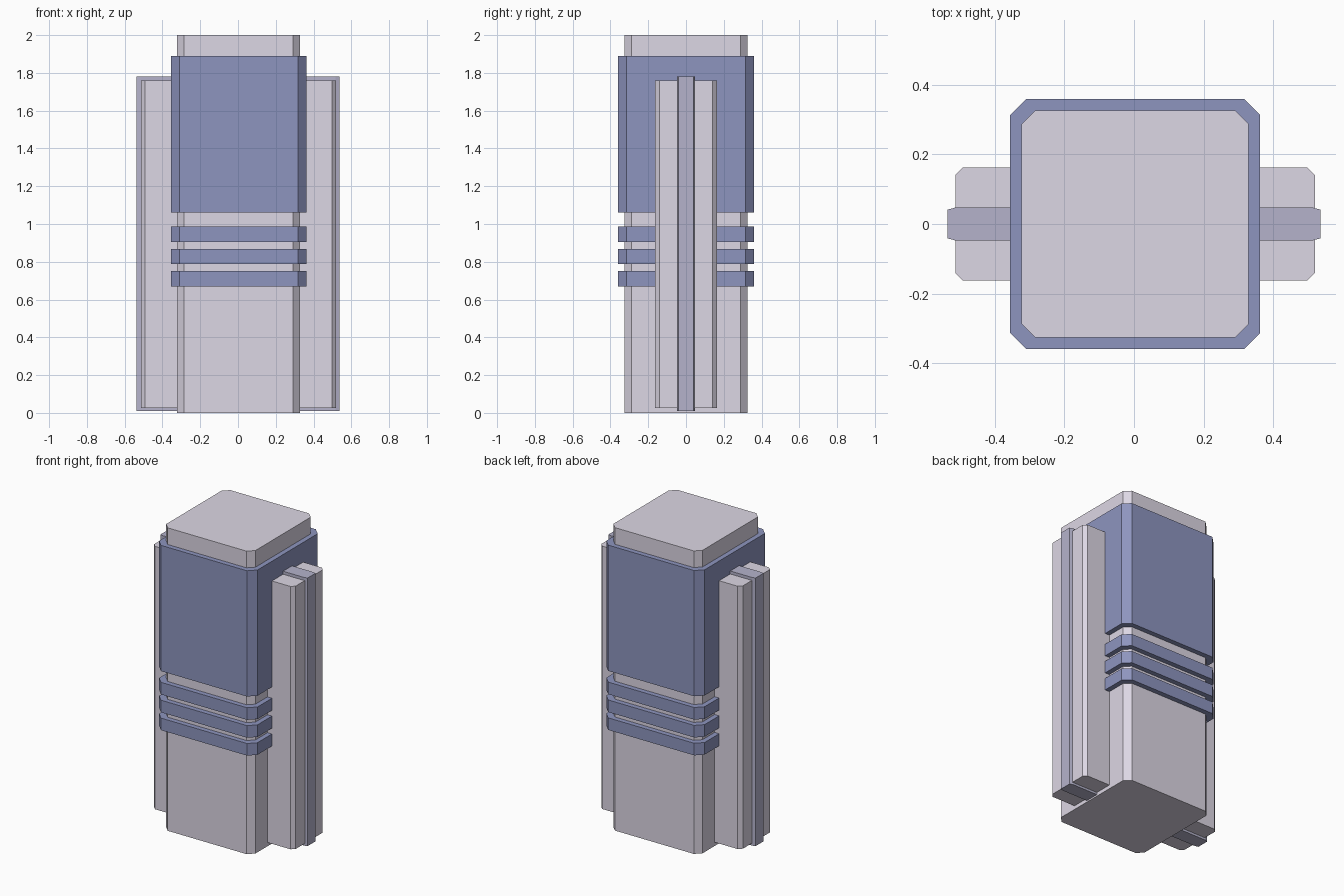
import bpy, bmesh

if "Cube" in bpy.data.objects:
    bpy.data.objects.remove(bpy.data.objects["Cube"])


def material(name, rgb):
    m = bpy.data.materials.new(name)
    m.diffuse_color = (*rgb, 1)
    m.use_nodes = True
    m.node_tree.nodes["Principled BSDF"].inputs["Base Color"].default_value = m.diffuse_color
    return m


PALE = material("pale_lilac", (0.72, 0.68, 0.78))
BLUE = material("deep_blue", (0.27, 0.30, 0.52))
SLATE = material("slate_violet", (0.46, 0.45, 0.60))


def chamfered_prism(name, hx, hy, cx, cy, z0, z1, mat, x=0.0):
    """Vertical prism: rectangle of half sizes hx, hy with corners cut by cx, cy."""
    outline = [(hx, hy - cy), (hx - cx, hy), (cx - hx, hy), (-hx, hy - cy),
               (-hx, cy - hy), (cx - hx, -hy), (hx - cx, -hy), (hx, cy - hy)]
    bm = bmesh.new()
    base = bm.faces.new([bm.verts.new((px + x, py, z0)) for px, py in outline])
    top = bmesh.ops.extrude_face_region(bm, geom=[base])["geom"]
    bmesh.ops.translate(bm, vec=(0, 0, z1 - z0),
                        verts=[v for v in top if isinstance(v, bmesh.types.BMVert)])
    bmesh.ops.recalc_face_normals(bm, faces=bm.faces)
    mesh = bpy.data.meshes.new(name)
    bm.to_mesh(mesh)
    bm.free()
    mesh.materials.append(mat)
    obj = bpy.data.objects.new(name, mesh)
    bpy.context.collection.objects.link(obj)
    return obj


DX = 0.003

# Main column
chamfered_prism("body", 0.326, 0.326, 0.038, 0.038, 0.0, 2.0, PALE, DX)

# Large sleeve near the top and three thin bands below it
chamfered_prism("sleeve", 0.359, 0.359, 0.045, 0.045, 1.06, 1.89, BLUE, DX)
for i, z in enumerate((0.67, 0.788, 0.906)):
    chamfered_prism(f"band_{i + 1}", 0.359, 0.359, 0.045, 0.045, z, z + 0.08, BLUE, DX)

# Side fins run through the column and show on both sides
chamfered_prism("side_fins", 0.517, 0.163, 0.022, 0.022, 0.025, 1.76, PALE, DX)

# Narrow spine along the middle of each fin
chamfered_prism("fin_spine", 0.537, 0.047, 0.022, 0.006, 0.01, 1.78, SLATE)
